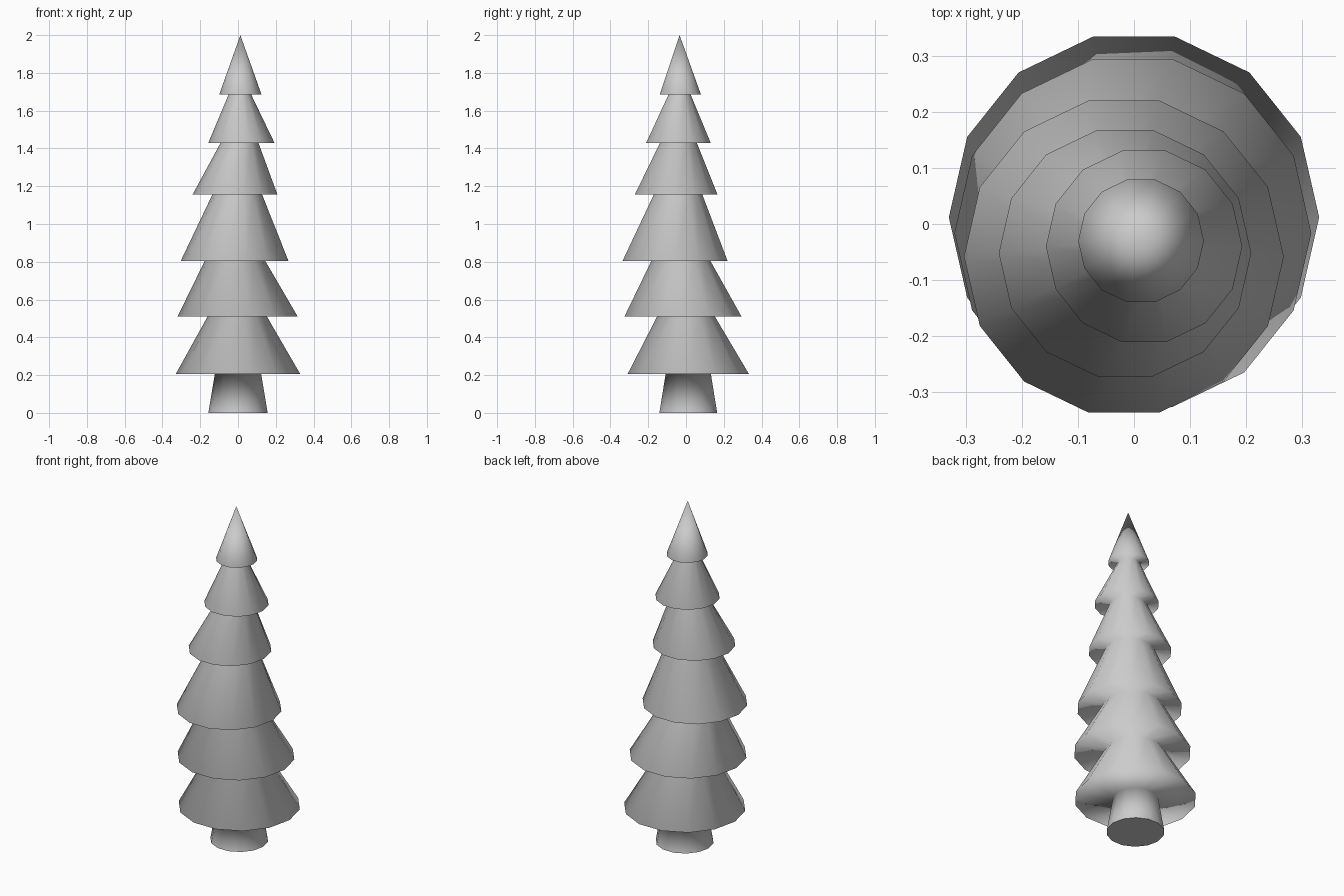
import bpy, bmesh
from math import cos, sin, tau

cube = bpy.data.objects.get("Cube")
if cube:
    bpy.data.objects.remove(cube)

SIDES = 14

grey = bpy.data.materials.new("plain grey")
grey.use_nodes = True
colour = (0.6, 0.6, 0.6, 1)
grey.diffuse_color = colour
grey.node_tree.nodes["Principled BSDF"].inputs["Base Color"].default_value = colour

# Rings from the ground up: centre x, centre y, height, radius
trunk = [(0, .012, 0, .157), (0, .012, .205, .123)]
tiers = [
    ((0, .012, .205, .33), (-.004, 0, .51, .157)),
    ((-.002, -.016, .51, .318), (-.016, -.027, .805, .16)),
    ((-.018, -.058, .805, .285), (-.004, -.042, 1.155, .132)),
    ((-.016, -.052, 1.155, .225), (.008, -.04, 1.43, .1)),
    ((.018, -.04, 1.43, .175), (.01, -.034, 1.685, .06)),
]
tip_rim = (.0125, -.03, 1.685, .112)
tip_point = (.0125, -.034, 2)

bm = bmesh.new()


def add_ring(x, y, z, r):
    return [bm.verts.new((x + r * cos(tau * i / SIDES), y + r * sin(tau * i / SIDES), z))
            for i in range(SIDES)]


# Trunk, flat undersides and sloping tiers form one continuous skin
rings = [add_ring(*ring) for ring in trunk + [r for tier in tiers for r in tier] + [tip_rim]]
for low, high in zip(rings, rings[1:]):
    for i in range(SIDES):
        j = (i + 1) % SIDES
        bm.faces.new((low[i], low[j], high[j], high[i]))

# Pointed tip
apex = bm.verts.new(tip_point)
for i in range(SIDES):
    bm.faces.new((rings[-1][i], rings[-1][(i + 1) % SIDES], apex))
for face in bm.faces:
    face.smooth = True

# Flat trunk base with a sharp edge
base = bm.faces.new(rings[0][::-1])
base.smooth = False
for edge in base.edges:
    edge.smooth = False

mesh = bpy.data.meshes.new("fir_tree")
bm.to_mesh(mesh)
bm.free()
mesh.materials.append(grey)
tree = bpy.data.objects.new("fir_tree", mesh)
bpy.context.collection.objects.link(tree)

# Soft shading led by the large sloping faces
soften = tree.modifiers.new("soft_shading", 'WEIGHTED_NORMAL')
soften.mode = 'FACE_AREA'
soften.weight = 50
soften.keep_sharp = True
